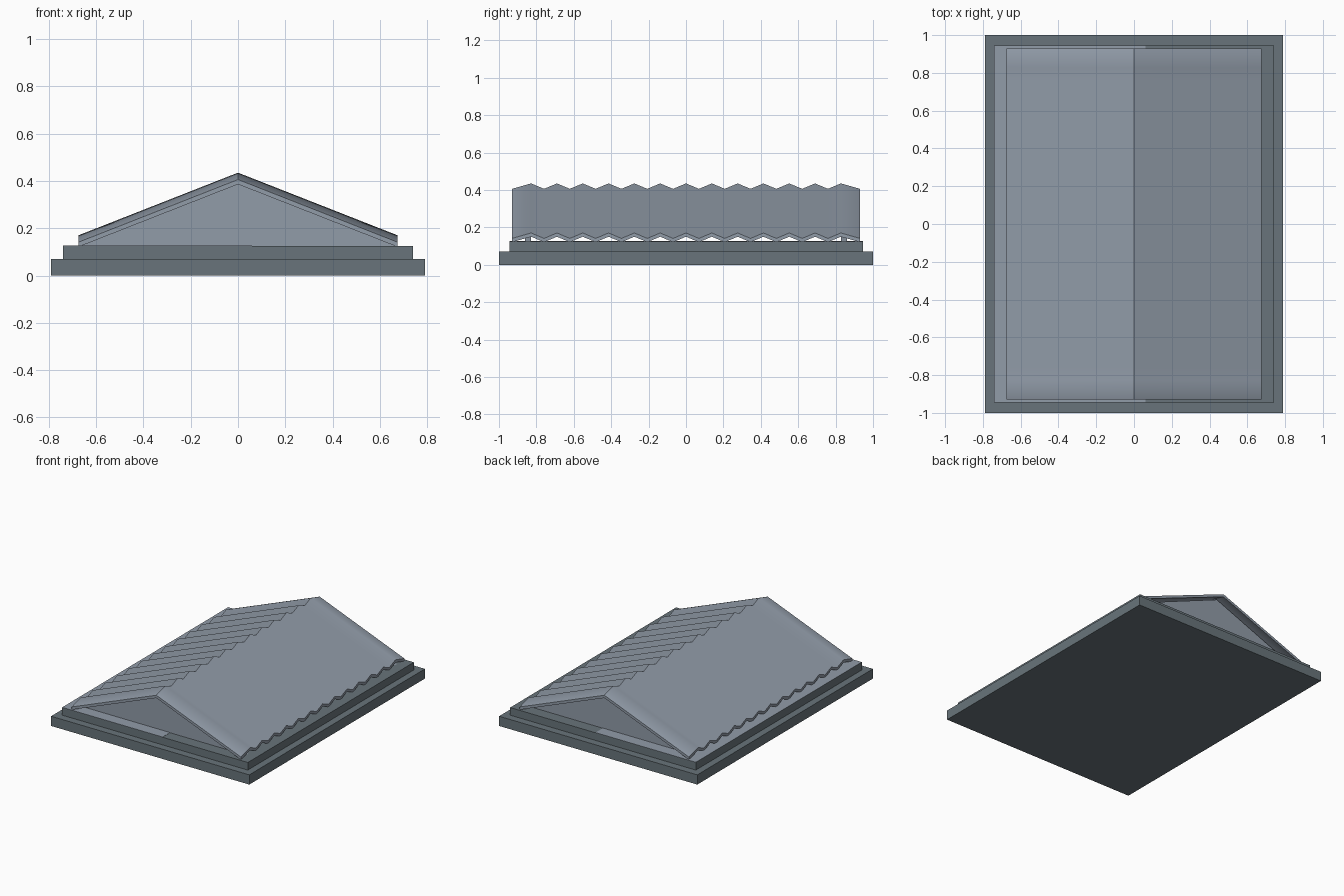
import bpy, bmesh, math

if "Cube" in bpy.data.objects:
    bpy.data.objects.remove(bpy.data.objects["Cube"])

def material(name, rgb):
    m = bpy.data.materials.new(name)
    m.diffuse_color = (*[(c / 12.92 if c < 0.04045 else ((c + 0.055) / 1.055) ** 2.4) for c in rgb], 1)
    m.use_nodes = True
    m.node_tree.nodes["Principled BSDF"].inputs["Base Color"].default_value = m.diffuse_color
    return m

DARK = material("dark slate grey", (0.41, 0.455, 0.48))
LIGHT = material("light blue grey", (0.57, 0.61, 0.66))

def finish(name, bm, mat):
    bmesh.ops.recalc_face_normals(bm, faces=bm.faces[:])
    me = bpy.data.meshes.new(name)
    bm.to_mesh(me)
    bm.free()
    me.materials.append(mat)
    ob = bpy.data.objects.new(name, me)
    bpy.context.collection.objects.link(ob)
    return ob

def box(name, x0, x1, y0, y1, z0, z1, mat):
    bm = bmesh.new()
    bmesh.ops.create_cube(bm, size=1)
    for v in bm.verts:
        v.co = (x1 if v.co.x > 0 else x0, y1 if v.co.y > 0 else y0, z1 if v.co.z > 0 else z0)
    return finish(name, bm, mat)

# stepped base
box("lower_base", -0.79, 0.79, -1, 1, 0, 0.07, DARK)
box("upper_base", -0.74, 0.74, -0.945, 0.945, 0.07, 0.125, DARK)
# light coloured part of the upper step
box("step_top_plate", -0.74, 0.06, -0.945, 0.945, 0.125, 0.1265, LIGHT)

# recessed triangular end walls
def gable(name, y0, y1):
    bm = bmesh.new()
    pts = [(-0.665, 0.125), (0.665, 0.125), (0, 0.395)]
    face = bm.faces.new([bm.verts.new((x, y0, z)) for x, z in pts])
    ext = bmesh.ops.extrude_face_region(bm, geom=[face], use_keep_orig=True)
    for v in ext["geom"]:
        if isinstance(v, bmesh.types.BMVert):
            v.co.y = y1
    finish(name, bm, LIGHT)

gable("front_gable", -0.86, -0.83)
gable("back_gable", 0.86, 0.83)

# corrugated roof slopes: zigzag section along y, sloping down from the ridge
PITCH, HALF, THICK = 0.138, 0.675, 0.02
RIDGE, DROP, WAVE = 0.435, 0.265, 0.029
section = [(-0.93, -WAVE)]
for k in range(-6, 7):
    section.append((k * PITCH, 0))
    if k < 6:
        section.append(((k + 0.5) * PITCH, -WAVE))
section.append((0.93, -WAVE))

def slope(name, side):
    bm = bmesh.new()
    rings = []
    for y, dz in section:
        rings.append([bm.verts.new((side * x, y, RIDGE - DROP * x / HALF + dz - t))
                      for x, t in ((0, 0), (HALF, 0), (HALF, THICK), (0, THICK))])
    for a, b in zip(rings, rings[1:]):
        for i in range(4):
            j = (i + 1) % 4
            bm.faces.new((a[i], a[j], b[j], b[i]))
    bm.faces.new(rings[0])
    bm.faces.new(rings[-1])
    ob = finish(name, bm, LIGHT)
    bpy.ops.object.select_all(action='DESELECT')
    ob.select_set(True)
    bpy.context.view_layer.objects.active = ob
    bpy.ops.object.shade_smooth_by_angle(angle=math.radians(60))

slope("left_roof_slope", -1)
slope("right_roof_slope", 1)
